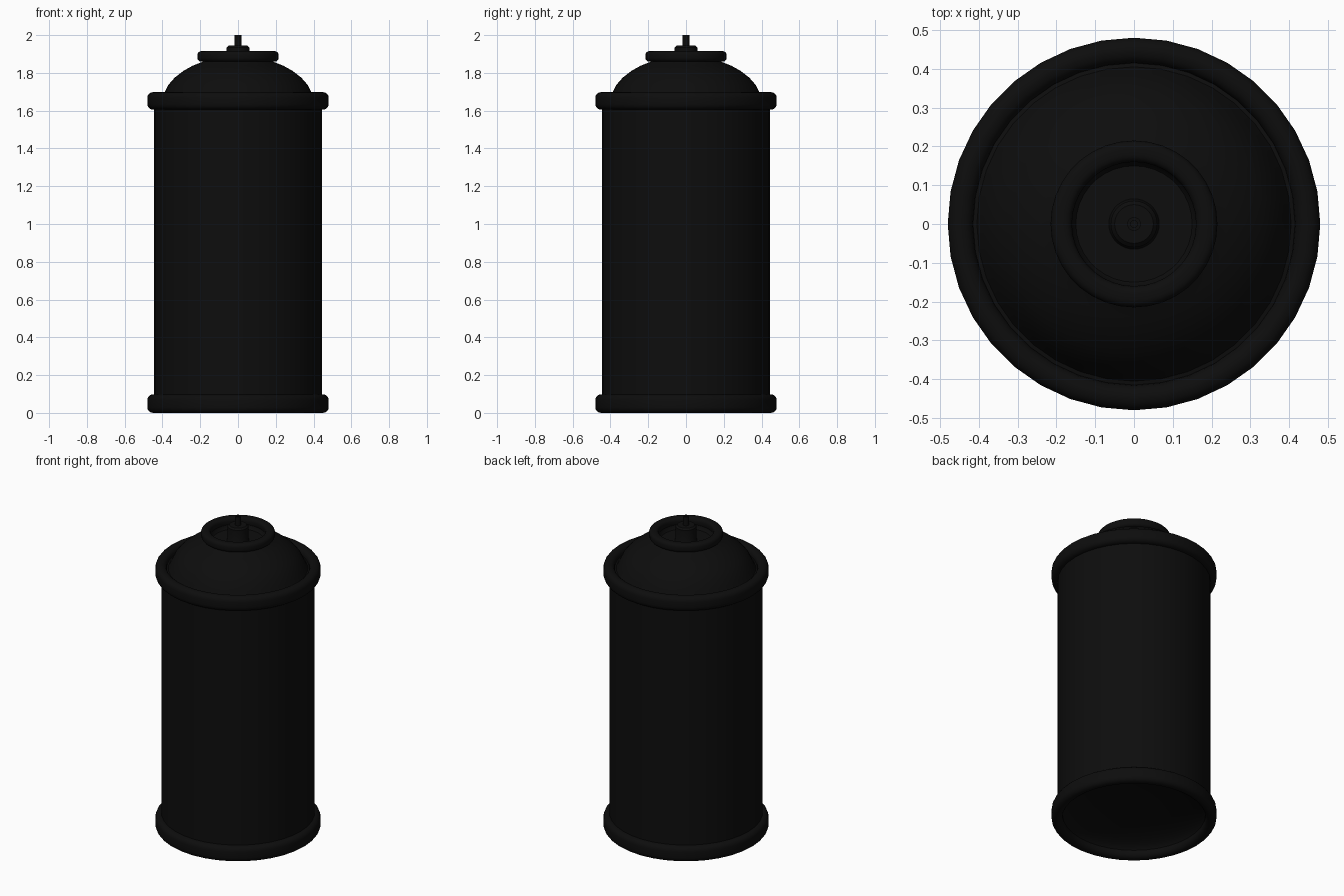
import bpy, bmesh, math

if "Cube" in bpy.data.objects:
    bpy.data.objects.remove(bpy.data.objects["Cube"])

black = bpy.data.materials.new("black_metal")
black.diffuse_color = (0.004, 0.004, 0.004, 1)
black.use_nodes = True
black.node_tree.nodes["Principled BSDF"].inputs["Base Color"].default_value = black.diffuse_color


def lathe(name, profile, steps=36, closed=False, angle=40):
    """Revolve an (r, z) profile about the z axis."""
    bm = bmesh.new()
    pts = [bm.verts.new((r, 0, z)) for r, z in profile]
    edges = [bm.edges.new(p) for p in zip(pts, pts[1:])]
    if closed:
        edges.append(bm.edges.new((pts[-1], pts[0])))
    bmesh.ops.spin(bm, geom=pts + edges, cent=(0, 0, 0), axis=(0, 0, 1),
                   angle=math.tau, steps=steps)
    bmesh.ops.remove_doubles(bm, verts=bm.verts, dist=1e-5)
    bmesh.ops.recalc_face_normals(bm, faces=bm.faces)
    mesh = bpy.data.meshes.new(name)
    bm.to_mesh(mesh)
    bm.free()
    obj = bpy.data.objects.new(name, mesh)
    bpy.context.collection.objects.link(obj)
    mesh.materials.append(black)
    bpy.ops.object.select_all(action='DESELECT')
    obj.select_set(True)
    bpy.context.view_layer.objects.active = obj
    bpy.ops.object.shade_smooth_by_angle(angle=math.radians(angle))
    return obj


def rounded_rect(r0, r1, z0, z1, bevel, n=4):
    """Rounded cross-section for the rolled rims."""
    out = []
    corners = [(r1 - bevel, z1 - bevel), (r0 + bevel, z1 - bevel),
               (r0 + bevel, z0 + bevel), (r1 - bevel, z0 + bevel)]
    for i, (r, z) in enumerate(corners):
        for k in range(n + 1):
            a = math.pi / 2 * (i + k / n)
            out.append((r + bevel * math.cos(a), z + bevel * math.sin(a)))
    return out


# Straight can wall
lathe("can_body", [(0.445, 0.05), (0.445, 1.65)])

# Rolled seams at bottom and top
for name, z in (("bottom_rim", 0.0), ("top_rim", 1.6)):
    lathe(name, rounded_rect(0.415, 0.48, z + 0.005 * (z > 0), z + 0.098, 0.03), closed=True)

# Concave base
lathe("concave_base", [(0.425, 0.03)] + [
    (0.42 * math.cos(a), 0.03 + 0.09 * math.sin(a))
    for a in (math.pi / 2 * k / 8 for k in range(1, 9))])

# Domed shoulder
lathe("shoulder_dome", [(0.43, 1.66), (0.405, 1.665), (0.39, 1.695), (0.37, 1.735),
                        (0.335, 1.775), (0.29, 1.81), (0.24, 1.838), (0.19, 1.858),
                        (0.17, 1.875)])

# Valve cup rim
lathe("valve_cup_rim", rounded_rect(0.16, 0.215, 1.86, 1.915, 0.02), closed=True)

# Recessed cup floor with raised central boss
lathe("valve_cup", [(0.165, 1.895), (0.16, 1.86), (0.15, 1.848), (0.065, 1.848),
                    (0.06, 1.86), (0.06, 1.935), (0.05, 1.945), (0.0, 1.945)])

# Hollow valve stem
lathe("valve_stem", [(0.018, 1.94), (0.018, 2.0), (0.009, 2.0), (0.009, 1.96),
                     (0.0, 1.96)], steps=12)
